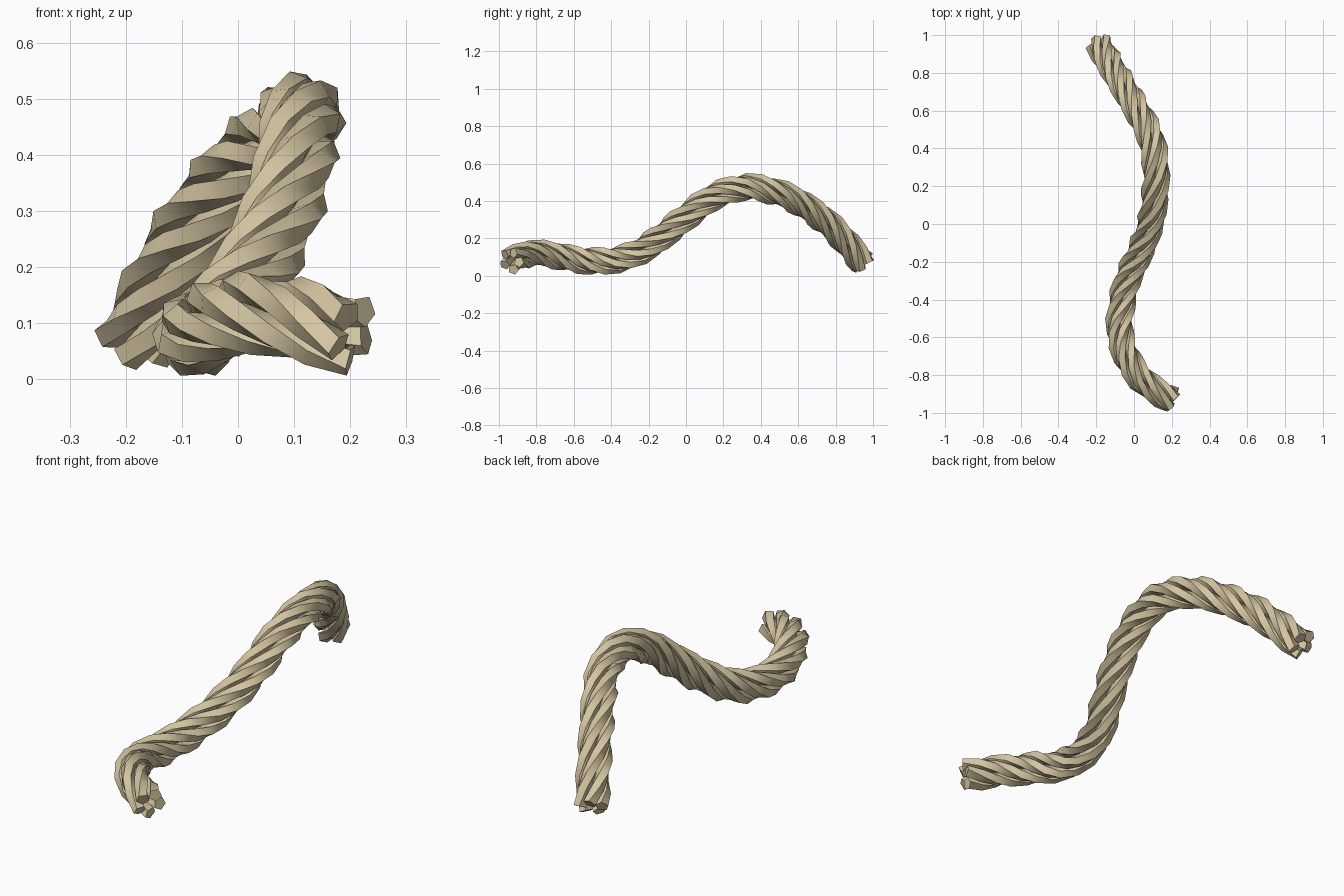
import bpy, bmesh, math
from mathutils import Vector, Matrix

if "Cube" in bpy.data.objects:
    bpy.data.objects.remove(bpy.data.objects["Cube"])

STRANDS, SIDES, RINGS = 5, 5, 34
RING_R, STRAND_R, PITCH, PHASE = 0.048, 0.029, 0.8, math.radians(-8)

# centre line of the rope, front end to back end
PATH = [Vector(p) for p in [
    (0.205, -0.935, 0.08), (0.07, -0.85, 0.115), (-0.02, -0.74, 0.115),
    (-0.075, -0.58, 0.085), (-0.065, -0.42, 0.08), (-0.03, -0.28, 0.115),
    (0.03, -0.15, 0.195), (0.085, 0.0, 0.315), (0.11, 0.15, 0.425),
    (0.115, 0.32, 0.475), (0.085, 0.47, 0.45), (0.02, 0.6, 0.395),
    (-0.085, 0.78, 0.26), (-0.185, 0.95, 0.065)]]


def smooth_path(pts, steps=30):
    """Catmull-Rom curve through the points."""
    p = [2 * pts[0] - pts[1]] + pts + [2 * pts[-1] - pts[-2]]
    out = []
    for i in range(1, len(p) - 2):
        a, b, c, d = p[i - 1:i + 3]
        for k in range(steps):
            t = k / steps
            out.append(0.5 * (2 * b + (c - a) * t + (2 * a - 5 * b + 4 * c - d) * t * t
                              + (3 * b - a - 3 * c + d) * t ** 3))
    return out + [pts[-1].copy()]


def resample(pts, n):
    """Even spacing along the length."""
    lens = [0.0]
    for a, b in zip(pts, pts[1:]):
        lens.append(lens[-1] + (b - a).length)
    out, j = [], 0
    for i in range(n + 1):
        s = lens[-1] * i / n
        while j < len(pts) - 2 and lens[j + 1] < s:
            j += 1
        out.append(pts[j].lerp(pts[j + 1], (s - lens[j]) / (lens[j + 1] - lens[j])))
    return out, lens[-1]


def tangents(pts):
    n = len(pts) - 1
    return [(pts[min(i + 1, n)] - pts[max(i - 1, 0)]).normalized() for i in range(n + 1)]


centre, length = resample(smooth_path(PATH), RINGS)
axis = tangents(centre)

# untwisted frame carried along the centre line
side = Vector((0, 0, 1)).cross(-axis[0]).normalized()
frames = []
for t in axis:
    side = (side - t * side.dot(t)).normalized()
    frames.append((side.copy(), t.cross(side)))

fibre = bpy.data.materials.new("rope tan")
fibre.diffuse_color = (0.66, 0.56, 0.36, 1)
fibre.use_nodes = True
fibre.node_tree.nodes["Principled BSDF"].inputs["Base Color"].default_value = fibre.diffuse_color


def make_strand(k):
    # helix around the centre line
    outs, pts = [], []
    for i, c in enumerate(centre):
        a = 2 * math.pi * (length * i / RINGS / PITCH + k / STRANDS) - PHASE
        u, v = frames[i]
        o = u * math.cos(a) + v * math.sin(a)
        outs.append(o)
        pts.append(c + o * RING_R)
    # pentagon section swept along the helix, one corner outward
    bm = bmesh.new()
    rings = []
    for p, o, t in zip(pts, outs, tangents(pts)):
        o = (o - t * o.dot(t)).normalized()
        rings.append([bm.verts.new(p + Matrix.Rotation(2 * math.pi * s / SIDES, 3, t) @ o * STRAND_R)
                      for s in range(SIDES)])
    for r0, r1 in zip(rings, rings[1:]):
        for s in range(SIDES):
            n = (s + 1) % SIDES
            bm.faces.new((r0[s], r0[n], r1[n], r1[s]))
    bm.faces.new(rings[0][::-1])
    bm.faces.new(rings[-1])
    bmesh.ops.recalc_face_normals(bm, faces=bm.faces)
    mesh = bpy.data.meshes.new(f"rope_strand_{k + 1}")
    bm.to_mesh(mesh)
    bm.free()
    mesh.materials.append(fibre)
    obj = bpy.data.objects.new(mesh.name, mesh)
    bpy.context.collection.objects.link(obj)
    return obj


strands = [make_strand(k) for k in range(STRANDS)]
for obj in strands:
    obj.select_set(True)
bpy.context.view_layer.objects.active = strands[0]
bpy.ops.object.shade_smooth_by_angle(angle=math.radians(40))
